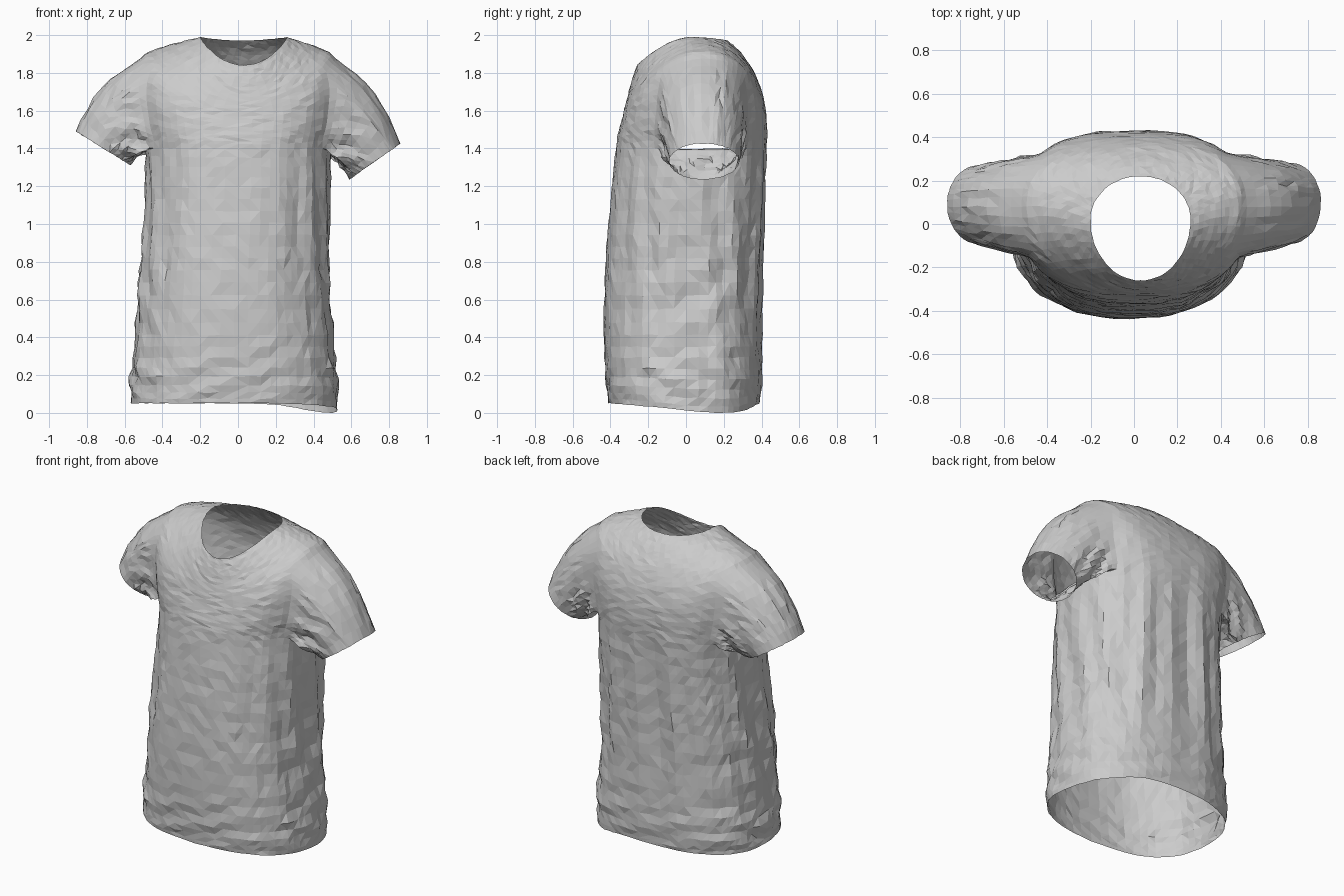
import bpy, bmesh, random
from math import sin, cos, pi, atan2, exp, copysign
from mathutils import Vector

if "Cube" in bpy.data.objects:
    bpy.data.objects.remove(bpy.data.objects["Cube"])

random.seed(4)
SEG, SUB = 64, 4           # columns around the torso, rows per table interval
HALF = 6                   # armhole half width in columns
MIDS = (1, SEG // 2 - 1)   # armhole centre columns, set slightly back

# Torso rings: centre x, half width, front y, back y, side-centre y, z front, z side, z back
RINGS = [
    (-.02, .545, -.410, .390, .00, .06, .06, .06),
    (-.02, .545, -.425, .405, .00, .20, .20, .20),
    (-.02, .520, -.435, .405, .00, .42, .42, .42),
    (-.02, .500, -.430, .410, .00, .70, .70, .70),
    (-.01, .490, -.415, .420, .01, .95, .95, .95),
    (.00, .485, -.392, .430, .02, 1.20, 1.20, 1.20),
    (.00, .490, -.372, .435, .05, 1.40, 1.42, 1.41),   # armhole bottom
    (.00, .520, -.360, .435, .06, 1.48, 1.57, 1.51),
    (.00, .535, -.340, .425, .07, 1.56, 1.76, 1.61),
    (.00, .510, -.320, .395, .08, 1.64, 1.892, 1.73),  # armhole top
    (.01, .430, -.300, .350, .08, 1.715, 1.938, 1.83),
    (.02, .330, -.280, .285, .06, 1.79, 1.970, 1.92),
    (.03, .230, -.260, .220, .02, 1.85, 1.998, 1.98),  # neckline
]
ROWS = (len(RINGS) - 1) * SUB
ARM_LO, ARM_HI = 6 * SUB, 9 * SUB


def ring_at(row):
    """Catmull-Rom interpolation of the ring table."""
    i = min(row // SUB, len(RINGS) - 2)
    t = row / SUB - i
    a, b, c, d = (RINGS[max(0, min(len(RINGS) - 1, i + k))] for k in (-1, 0, 1, 2))
    return [.5 * (2 * q + (r - p) * t + (2 * p - 5 * q + 4 * r - s) * t * t
                  + (3 * q - p - 3 * r + s) * t ** 3) for p, q, r, s in zip(a, b, c, d)]


def power(v, e):
    return copysign(abs(v) ** e, v)


def bump(v, centre, width):
    return exp(-((v - centre) / width) ** 2)


def wrinkle(th, z):
    """Cloth folds as an outward offset."""
    c, s = cos(th), sin(th)
    fade = min(1, max(0, (1.75 - z) / .4))
    # Slanting folds on the sides
    d = .012 * sin(16 * th + 6 * z) * abs(c) ** 3 * bump(z, .85, .6)
    d += .010 * sin(24 * z + 9 * c - 6 * s) * abs(c) ** 3 * bump(z, .6, .3)
    # Broken gathers above the hem
    d += .010 * sin(44 * z + 5 * sin(2 * th)) * (.5 + .5 * c * c) * bump(z, .22, .15)
    if s > 0:                                   # draped back folds and centre hollow
        d += .013 * s * sin(17 * c + 3 * (z - 1) * c) * bump(z, .9, .5)
        d -= .02 * bump(c, 0, .25) * bump(z, 1.1, .6)
    else:                                       # soft creases down the front
        d -= .015 * (bump(c, .6, .1) + .8 * bump(c, -.7, .1)) * bump(z, 1, .5)
    return d * fade


bm = bmesh.new()
grid = []
# Torso
for row in range(ROWS + 1):
    cx, a, yf, yb, cy, zf, zs, zb = ring_at(row)
    boxy = min(1, (ROWS - row) / 14)            # rounder toward the neck
    hem = max(0, 1 - row / 8)                   # squarer toward the hem
    ring = []
    for k in range(SEG):
        th = 2 * pi * k / SEG
        c, s = cos(th), sin(th)
        e = 1 - boxy * ((.24 if s > 0 else .14 + .08 * hem))
        ex = 1 - boxy * .16
        blend = abs(s) ** 1.7 if s < 0 else s * s
        z = zs + ((zf if s < 0 else zb) - zs) * blend
        depth = (yb - cy) if s > 0 else (cy - yf)
        d = wrinkle(th, z)
        j = .0015 if row in (0, ROWS) else .003 if row > ARM_LO else .004
        x = cx + a * power(c, ex) + d * c + random.uniform(-j, j)
        y = cy + depth * power(s, e) + d * s + random.uniform(-j, j)
        # Uneven hem dips at the right side
        z -= .06 * bump(x, .42, .2) * bump(y, .12, .3) * max(0, 1 - row / 6)
        z += random.uniform(-j, j)
        ring.append(bm.verts.new((x, y, z)))
    grid.append(ring)


def in_armhole(row, k):
    return ARM_LO <= row < ARM_HI and any((k - m + HALF) % SEG < 2 * HALF for m in MIDS)


for row in range(ROWS):
    for k in range(SEG):
        if not in_armhole(row, k):
            n = (k + 1) % SEG
            bm.faces.new((grid[row][k], grid[row][n], grid[row + 1][n], grid[row + 1][k]))


def sleeve(mid, side, centre, axis, depth, steps=8):
    """Grow a sleeve from the armhole edge to an oval cuff; returns the seam."""
    lo, hi = mid - HALF, mid + HALF
    path = [(ARM_LO, k) for k in range(lo, hi)]
    path += [(r, hi) for r in range(ARM_LO, ARM_HI)]
    path += [(ARM_HI, k) for k in range(hi, lo, -1)]
    path += [(r, lo) for r in range(ARM_HI, ARM_LO, -1)]
    loop = [grid[r][k % SEG] for r, k in path]
    hub = sum((v.co for v in loop), Vector()) / len(loop)
    out = Vector((side * .75, 0, .65))
    prev, seam = loop, list(loop)
    for i in range(1, steps + 1):
        t = i / steps
        ring = []
        for v in loop:
            phi = atan2((v.co.z - hub.z) / .22, (v.co.y - hub.y) / .25)
            goal = centre + axis * sin(phi) + Vector((0, depth * cos(phi), 0))
            p = v.co.lerp(goal, t)
            p += out * (.05 * sin(pi * t) * max(0, sin(phi)))
            # Crumpling gathers under the arm
            crumple = sin(pi * t) * max(0, .6 - sin(phi)) * .012
            p += Vector((side * .4, copysign(1, cos(phi)), 0)) * crumple * sin(9 * phi + 9 * t)
            j = .002 if i == steps else .005
            p += Vector([random.uniform(-j, j) for _ in range(3)])
            ring.append(bm.verts.new(p))
        for k in range(len(loop)):
            n = (k + 1) % len(loop)
            bm.faces.new((prev[k], prev[n], ring[n], ring[k]))
        if i == 1:
            seam += ring
        prev = ring
    return seam


# Sleeves
seams = sleeve(MIDS[0], 1, Vector((.725, .095, 1.34)), Vector((.135, 0, .095)), .185)
seams += sleeve(MIDS[1], -1, Vector((-.715, .09, 1.41)), Vector((-.145, 0, .09)), .18)
for _ in range(2):                              # soften the armhole seams
    bmesh.ops.smooth_vert(bm, verts=seams, factor=.5,
                          use_axis_x=True, use_axis_y=True, use_axis_z=True)

# Stand on the ground, faceted cloth
low = min(v.co.z for v in bm.verts)
bmesh.ops.translate(bm, verts=bm.verts, vec=(0, 0, -low))
bmesh.ops.triangulate(bm, faces=bm.faces)
bmesh.ops.recalc_face_normals(bm, faces=bm.faces)
mesh = bpy.data.meshes.new("shirt")
bm.to_mesh(mesh)
bm.free()
shirt = bpy.data.objects.new("shirt", mesh)
bpy.context.collection.objects.link(shirt)
